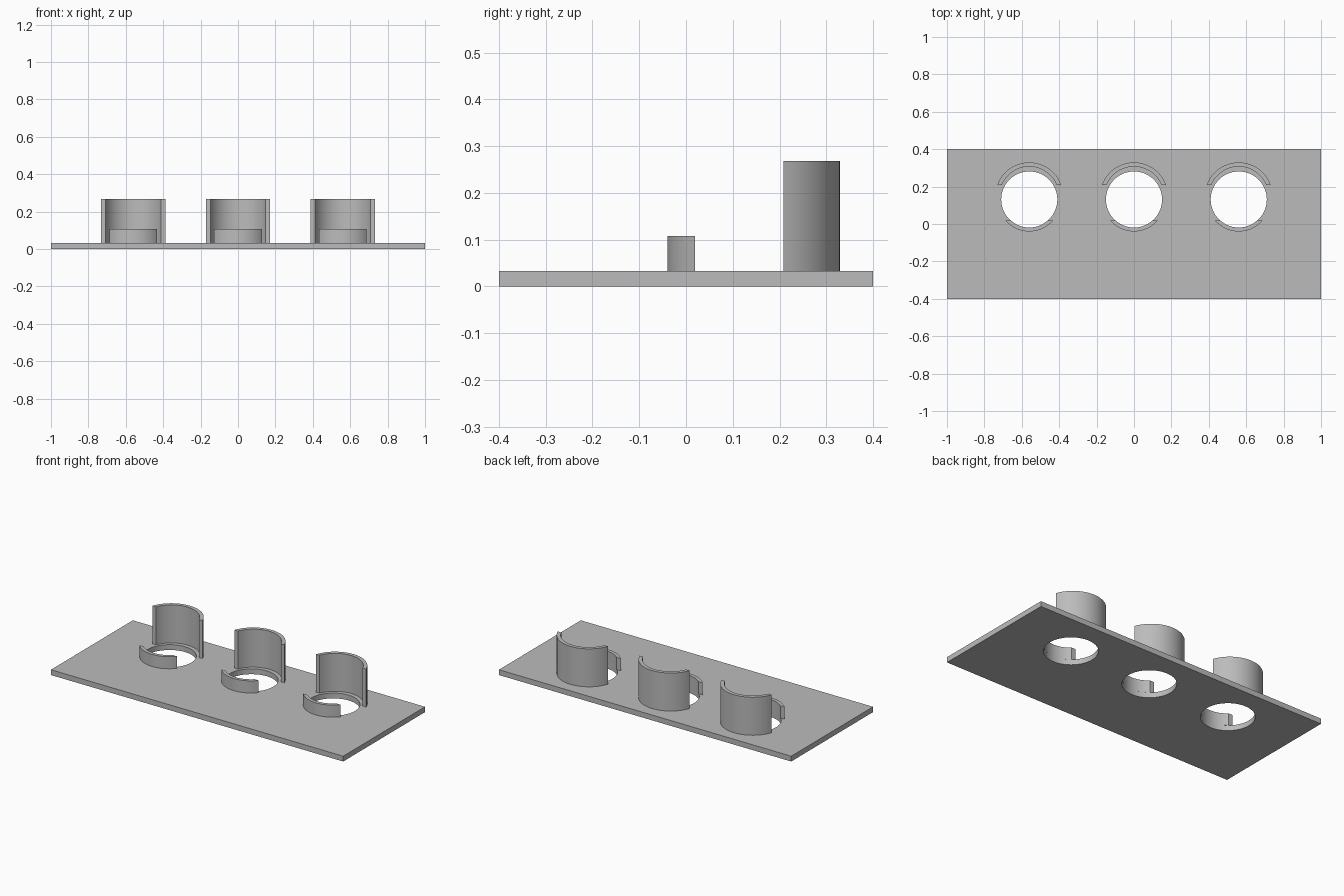
import bpy, bmesh, math

if "Cube" in bpy.data.objects:
    bpy.data.objects.remove(bpy.data.objects["Cube"], do_unlink=True)

grey = bpy.data.materials.new("plain grey")
grey.use_nodes = True
COLOUR = (0.5, 0.5, 0.5, 1)
grey.diffuse_color = COLOUR
grey.node_tree.nodes["Principled BSDF"].inputs["Base Color"].default_value = COLOUR

PLATE_TOP = 0.033
HOLE_Y, HOLE_R = 0.131, 0.15
STATIONS = {"right": -0.56, "middle": 0.0, "left": 0.56}


def finish(obj):
    """Give the part its colour and smooth its curved faces."""
    obj.data.materials.clear()
    obj.data.materials.append(grey)
    bpy.ops.object.select_all(action="DESELECT")
    obj.select_set(True)
    bpy.context.view_layer.objects.active = obj
    bpy.ops.object.shade_smooth_by_angle(angle=math.radians(30))


def arc_wall(name, x, y, outer, inner, cut_y, top, side, steps=24):
    """Curved wall whose ends are cut flat along cut_y; side is +1 back, -1 front."""
    def arc(r):
        half = math.acos(abs(cut_y - y) / r)
        angles = [half * (2 * i / steps - 1) for i in range(steps + 1)]
        return [(x + r * math.sin(a), y + side * r * math.cos(a)) for a in angles]

    bm = bmesh.new()
    rings = [[bm.verts.new((px, py, z)) for px, py in arc(r)]
             for r, z in ((outer, PLATE_TOP), (outer, top), (inner, top), (inner, PLATE_TOP))]
    for k in range(4):
        a, b = rings[k], rings[(k + 1) % 4]
        for i in range(steps):
            bm.faces.new((a[i], a[i + 1], b[i + 1], b[i]))
    for end in (0, -1):
        bm.faces.new([ring[end] for ring in rings])
    bmesh.ops.recalc_face_normals(bm, faces=bm.faces)
    mesh = bpy.data.meshes.new(name)
    bm.to_mesh(mesh)
    bm.free()
    obj = bpy.data.objects.new(name, mesh)
    bpy.context.collection.objects.link(obj)
    finish(obj)


# Base plate
bpy.ops.mesh.primitive_cube_add(size=1, location=(0, 0, PLATE_TOP / 2))
plate = bpy.context.object
plate.name = "base_plate"
plate.scale = (2, 0.8, PLATE_TOP)
bpy.ops.object.transform_apply(location=True, rotation=False, scale=True)

# Round holes through the plate
for side, x in STATIONS.items():
    bpy.ops.mesh.primitive_cylinder_add(vertices=64, radius=HOLE_R, depth=0.2,
                                        location=(x, HOLE_Y, 0))
    cutter = bpy.context.object
    cutter.name = side + "_hole_cutter"
    cutter.hide_render = True
    bpy.context.view_layer.objects.active = plate
    cut = plate.modifiers.new("hole", "BOOLEAN")
    cut.operation, cut.solver, cut.object = "DIFFERENCE", "EXACT", cutter
    bpy.ops.object.modifier_apply(modifier=cut.name)
    bpy.data.objects.remove(cutter, do_unlink=True)
finish(plate)

# Tall back wall and low front lip around every hole
for side, x in STATIONS.items():
    arc_wall(side + "_back_wall", x, 0.148, 0.1815, 0.159, 0.208, 0.268, 1)
    arc_wall(side + "_front_lip", x, 0.127, 0.167, 0.146, 0.0193, 0.108, -1)
